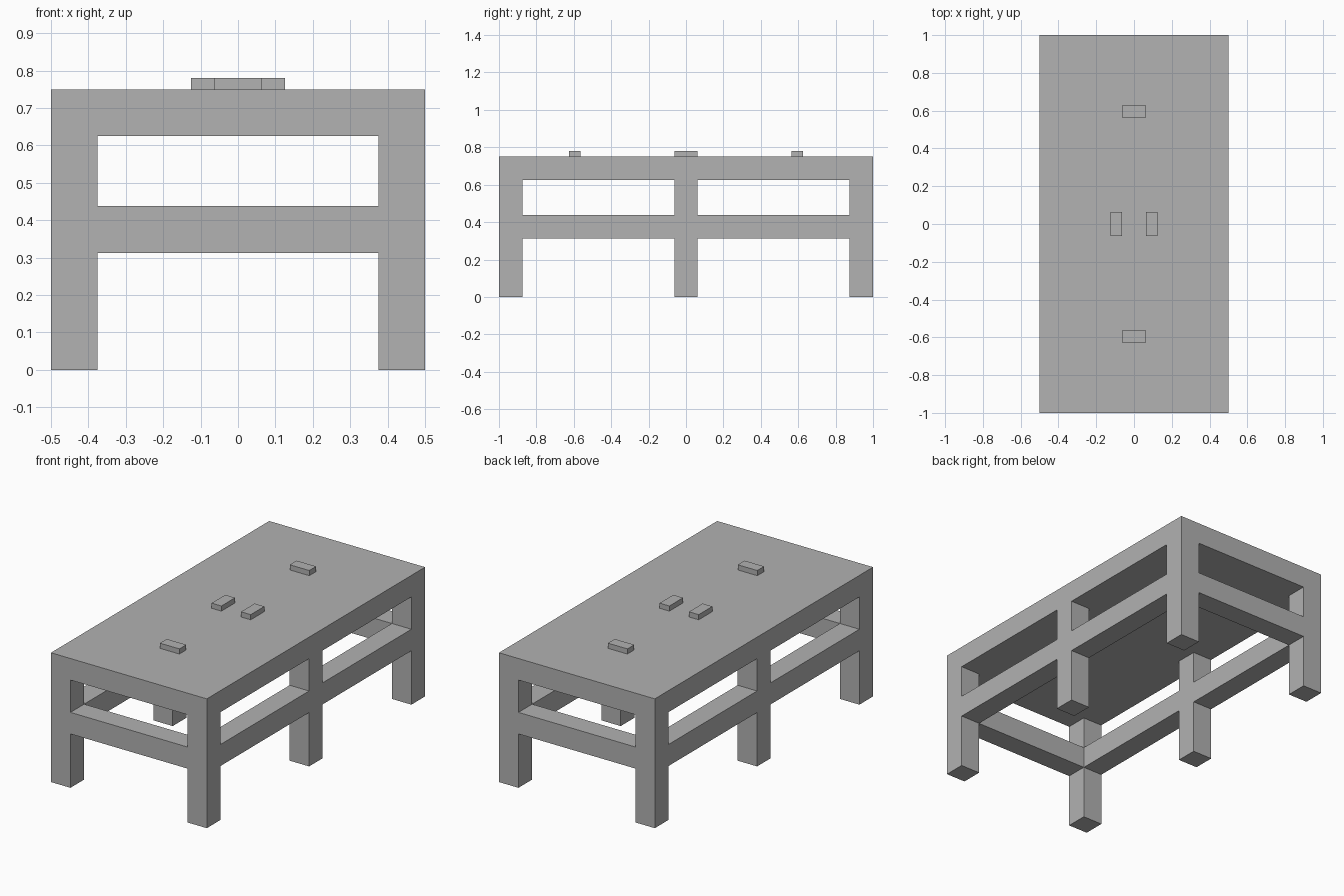
import bpy

cube = bpy.data.objects.get("Cube")
if cube:
    bpy.data.objects.remove(cube, do_unlink=True)

# Single flat grey for the whole table
GREY = (0.445, 0.445, 0.445, 1.0)
mat = bpy.data.materials.new("plain grey")
mat.use_nodes = True
mat.diffuse_color = GREY
mat.node_tree.nodes["Principled BSDF"].inputs["Base Color"].default_value = GREY

BEAM = 0.125            # thickness of legs, rails and top
HALF_W, HALF_L = 0.5, 1.0
TOP_Z = 0.75
RAIL_Z = 0.375          # rail centre height
LEG_X = HALF_W - BEAM / 2
LEG_Y = HALF_L - BEAM / 2


def box(name, size, center):
    bpy.ops.mesh.primitive_cube_add(size=1, location=center)
    obj = bpy.context.object
    obj.name = name
    obj.scale = size
    bpy.ops.object.transform_apply(location=False, rotation=False, scale=True)
    obj.data.materials.append(mat)
    return obj


# Table top
box("table_top", (2 * HALF_W, 2 * HALF_L, BEAM), (0, 0, TOP_Z - BEAM / 2))

# Six legs and the side rails between them
leg_height = TOP_Z - BEAM
rail_length = LEG_Y - BEAM
for side, sx in (("left", 1), ("right", -1)):
    for place, sy in (("front", -1), ("middle", 0), ("back", 1)):
        box(f"{place}_{side}_leg", (BEAM, BEAM, leg_height),
            (sx * LEG_X, sy * LEG_Y, leg_height / 2))
        if sy:
            box(f"{place}_{side}_rail", (BEAM, rail_length, BEAM),
                (sx * LEG_X, sy * LEG_Y / 2, RAIL_Z))

# Rails across the ends and small raised blocks on the top
PAD_LONG, PAD_SHORT, PAD_H = 0.125, 0.0625, 0.03
pad_z = TOP_Z + PAD_H / 2
for place, s in (("front", -1), ("back", 1)):
    box(f"{place}_end_rail", (2 * LEG_X - BEAM, BEAM, BEAM), (0, s * LEG_Y, RAIL_Z))
    box(f"{place}_block", (PAD_LONG, PAD_SHORT, PAD_H), (0, s * 0.595, pad_z))
for side, s in (("left", 1), ("right", -1)):
    box(f"{side}_block", (PAD_SHORT, PAD_LONG, PAD_H), (s * 0.094, 0, pad_z))
